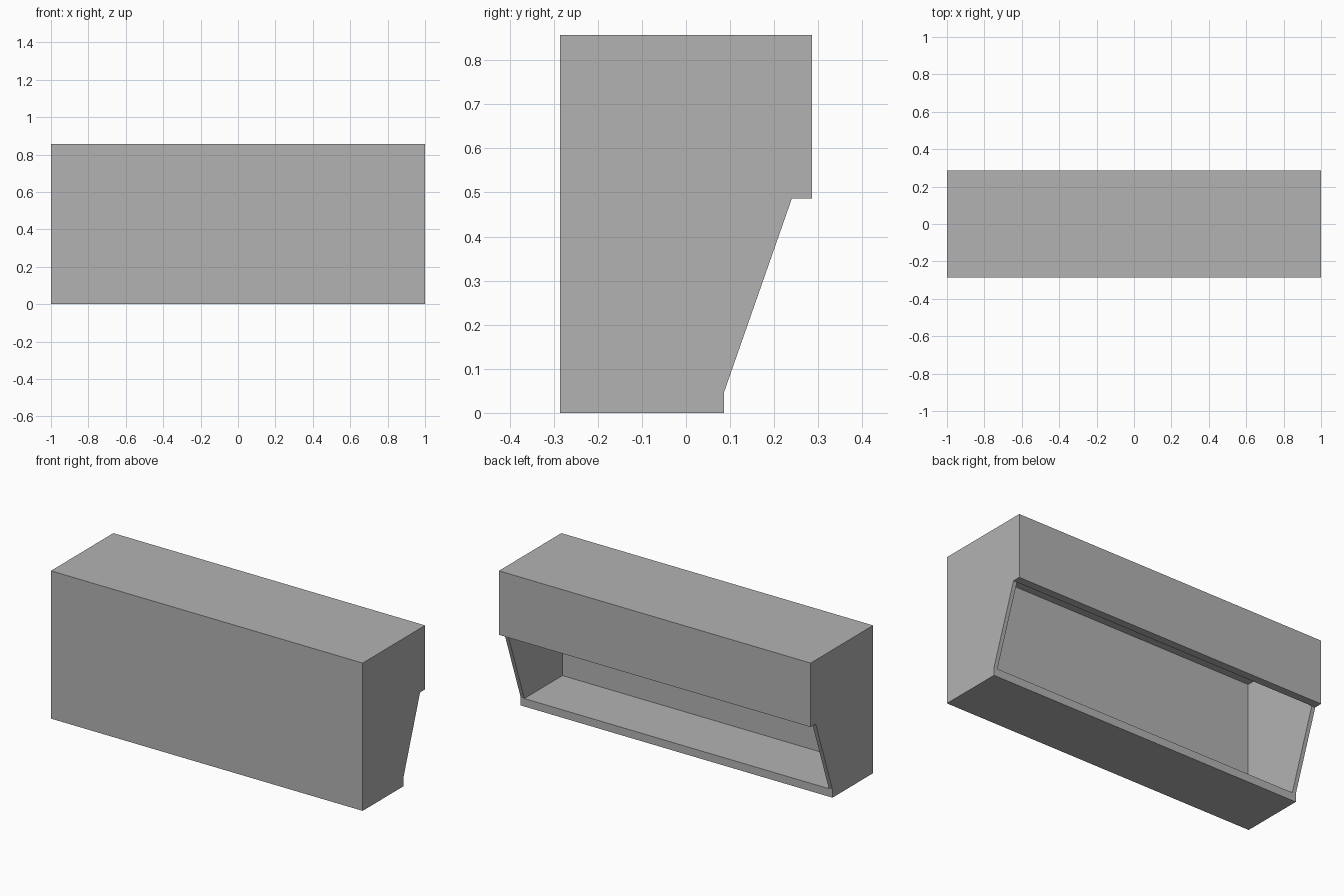
import bpy
import bmesh

cube = bpy.data.objects.get("Cube")
if cube:
    bpy.data.objects.remove(cube)

HALF_WIDTH = 1.0
WALL = 0.023      # side, front and top panels
THICK = 0.046     # floor and rear upper panel
DEPTH, HEIGHT = 0.286, 0.857
LIP_Y, PANEL_Z = 0.086, 0.486
PANEL_Y = DEPTH - THICK

# Side profiles in (y, z); the sloped opening joins the lip to the rear panel
outer = [(LIP_Y, THICK), (LIP_Y, 0), (-DEPTH, 0), (-DEPTH, HEIGHT),
         (DEPTH, HEIGHT), (DEPTH, PANEL_Z), (PANEL_Y, PANEL_Z)]
inner = [(LIP_Y, THICK), (WALL - DEPTH, THICK), (WALL - DEPTH, HEIGHT - WALL),
         (PANEL_Y, HEIGHT - WALL), (PANEL_Y, PANEL_Z)]

bm = bmesh.new()


def outline(profile, x):
    return [bm.verts.new((x, y, z)) for y, z in profile]


def skin(a, b, first, last):
    for i in range(first, last):
        bm.faces.new((a[i], a[i + 1], b[i + 1], b[i]))


out_l, out_r = outline(outer, HALF_WIDTH), outline(outer, -HALF_WIDTH)
in_l, in_r = outline(inner, HALF_WIDTH - WALL), outline(inner, WALL - HALF_WIDTH)

# Outer shell and hollow interior
skin(out_l, out_r, 1, len(outer) - 2)
skin(in_l, in_r, 0, len(inner) - 1)

# Side walls, inside and out, with the sloped rim between them
for out, inn in ((out_l, in_l), (out_r, in_r)):
    bm.faces.new(out)
    bm.faces.new(inn)
    bm.faces.new((out[0], out[-1], inn[-1], inn[0]))

# Floor lip and underside of the rear panel
for end, corner in ((0, 1), (-1, -2)):
    bm.faces.new((out_l[corner], out_l[end], in_l[end],
                  in_r[end], out_r[end], out_r[corner]))

bmesh.ops.recalc_face_normals(bm, faces=bm.faces)
mesh = bpy.data.meshes.new("cabinet_shell")
bm.to_mesh(mesh)
bm.free()

# Plain grey finish
grey = bpy.data.materials.new("plain_grey")
grey.use_nodes = True
colour = (0.45, 0.45, 0.45, 1)
grey.diffuse_color = colour
for node in grey.node_tree.nodes:
    if node.type == 'BSDF_PRINCIPLED':
        node.inputs["Base Color"].default_value = colour
mesh.materials.append(grey)

cabinet = bpy.data.objects.new("cabinet_shell", mesh)
bpy.context.collection.objects.link(cabinet)
